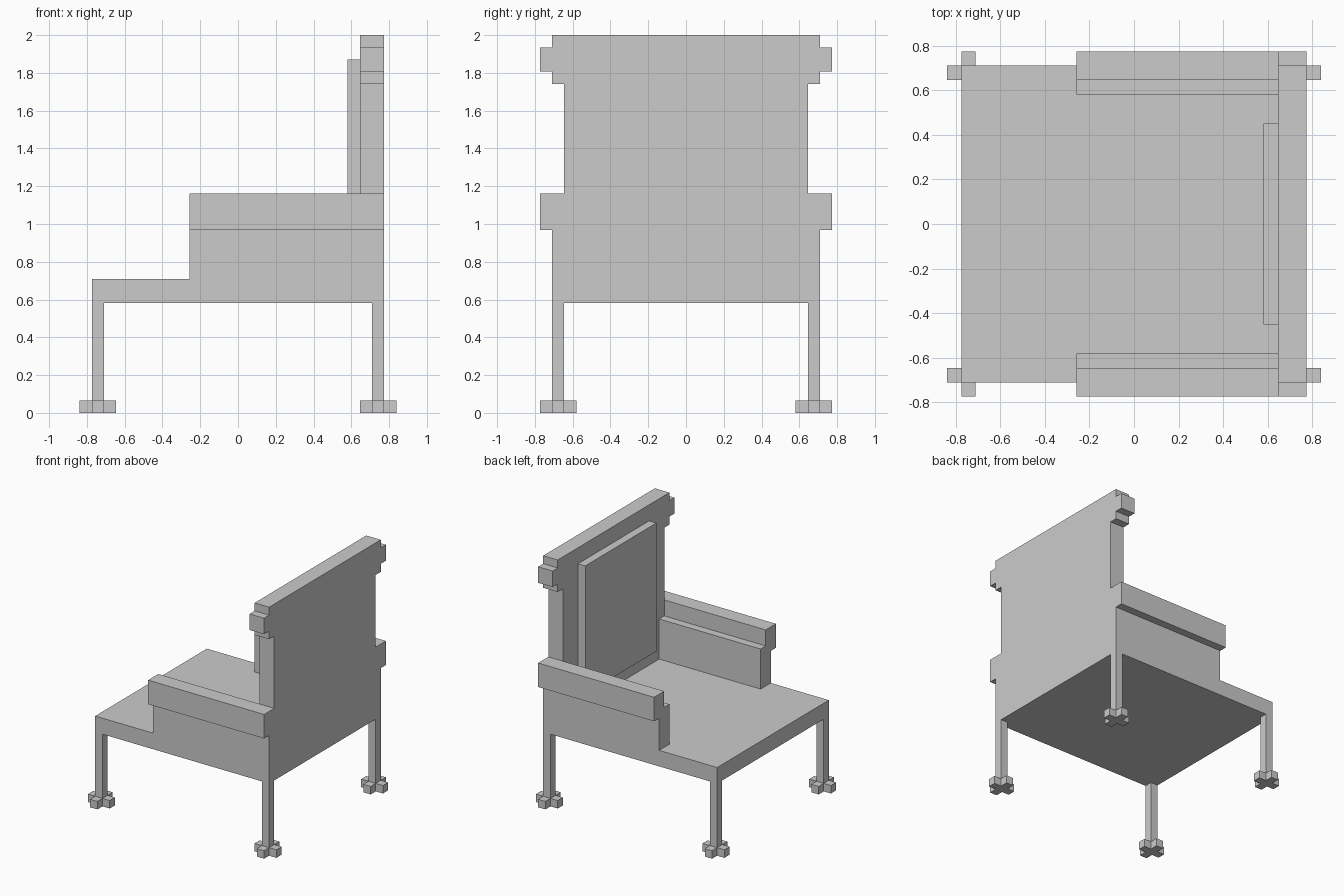
import bpy, bmesh
from mathutils import Vector

if "Cube" in bpy.data.objects:
    bpy.data.objects.remove(bpy.data.objects["Cube"])

U = 2 / 31  # grid step: the whole chair snaps to it


def extrude(name, outline, start, depth, axis):
    """Extrude a 2D outline (grid steps): axis 'X' uses (y, z), 'Z' uses (x, y)."""
    def place(a, b):
        return Vector((start, a, b) if axis == 'X' else (a, b, start)) * U
    step = Vector((depth, 0, 0) if axis == 'X' else (0, 0, depth)) * U
    bm = bmesh.new()
    face = bm.faces.new([bm.verts.new(place(a, b)) for a, b in outline])
    top = bmesh.ops.extrude_face_region(bm, geom=[face])['geom']
    bmesh.ops.translate(bm, vec=step, verts=[v for v in top if isinstance(v, bmesh.types.BMVert)])
    bmesh.ops.recalc_face_normals(bm, faces=bm.faces[:])
    mesh = bpy.data.meshes.new(name)
    bm.to_mesh(mesh)
    bm.free()
    obj = bpy.data.objects.new(name, mesh)
    bpy.context.collection.objects.link(obj)
    return obj


def rect(a0, a1, b0, b1):
    return [(a0, b0), (a1, b0), (a1, b1), (a0, b1)]


# Seat slab
extrude("seat", rect(-12, 12, -11, 11), 9, 2, 'Z')

# Backrest: stepped silhouette, mirrored about the centre line
half = [(11, 11), (11, 15), (12, 15), (12, 18), (10, 18), (10, 27), (11, 27),
        (11, 28), (12, 28), (12, 30), (11, 30), (11, 31)]
extrude("backrest", half + [(-y, z) for y, z in reversed(half)], 10, 2, 'X')

# Back cushion
extrude("back_cushion", rect(-7, 7, 13, 29), 9, 1, 'X')

# Armrests: side panel with an outward-shifted top rail
arm = [(9, 11), (11, 11), (11, 15), (12, 15), (12, 18), (10, 18), (10, 16), (9, 16)]
for side, s in (("left", 1), ("right", -1)):
    extrude(side + "_armrest", [(s * y, z) for y, z in arm], -4, 14, 'X')

# Legs with cross-shaped feet
cross = [(-.5, -1.5), (.5, -1.5), (.5, -.5), (1.5, -.5), (1.5, .5), (.5, .5),
         (.5, 1.5), (-.5, 1.5), (-.5, .5), (-1.5, .5), (-1.5, -.5), (-.5, -.5)]
for end, x in (("front", -11.5), ("back", 11.5)):
    for side, y in (("left", 10.5), ("right", -10.5)):
        extrude(f"{end}_{side}_foot", [(x + a, y + b) for a, b in cross], 0, 1, 'Z')
        extrude(f"{end}_{side}_leg", rect(x - .5, x + .5, y - .5, y + .5), 1, 8, 'Z')
